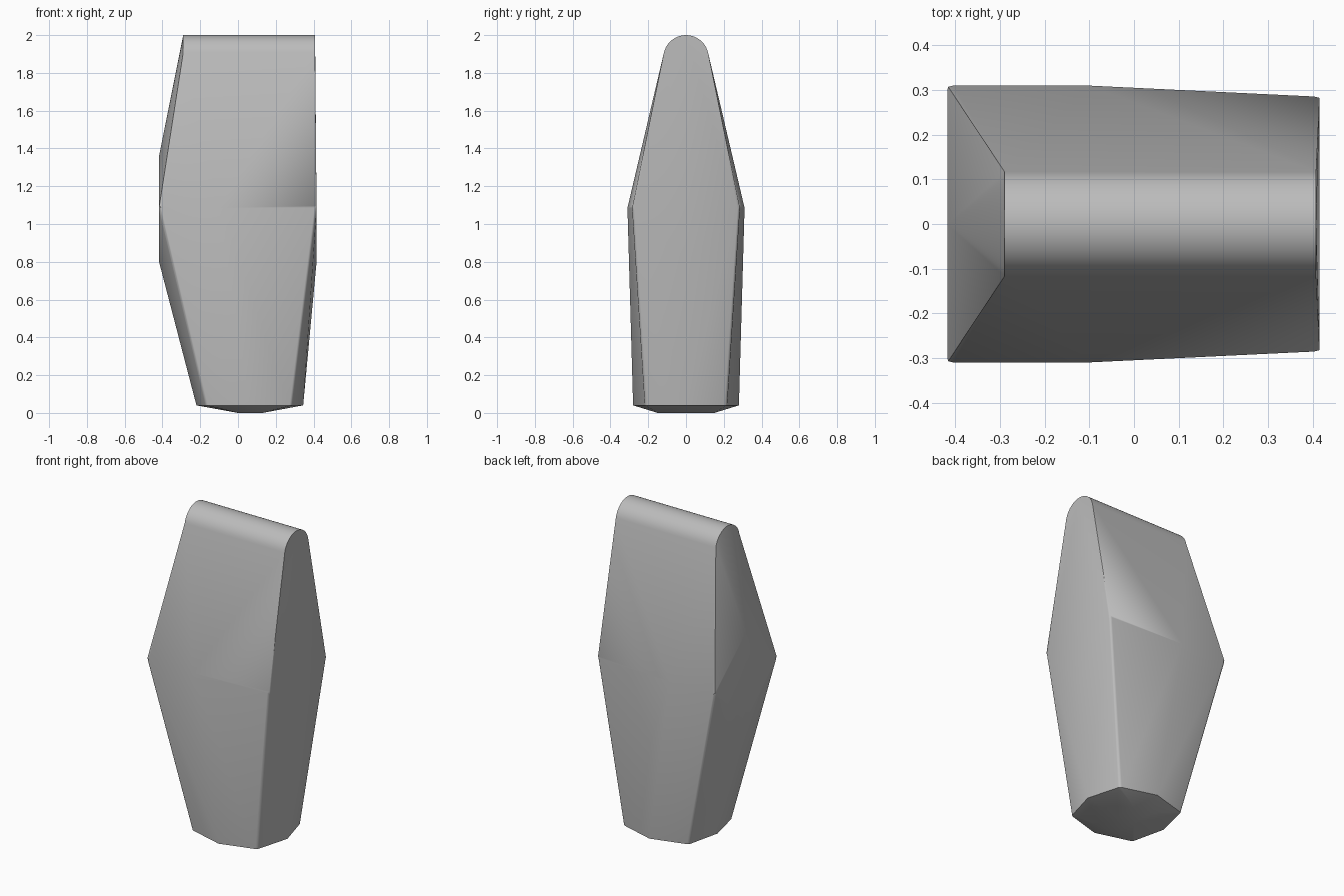
import bpy, bmesh, math

cube = bpy.data.objects.get("Cube")
if cube:
    bpy.data.objects.remove(cube)

grey = bpy.data.materials.new("mid grey")
grey.use_nodes = True
colour = (0.5, 0.5, 0.5, 1)
grey.diffuse_color = colour
grey.node_tree.nodes["Principled BSDF"].inputs["Base Color"].default_value = colour

bm = bmesh.new()


def vert(x, y, z):
    return bm.verts.new((x, y, z))


def face(*verts):
    bm.faces.new(verts)


# Foot rim, from the -x end round the back to the +x end
rim = [vert(x, y, 0.04) for x, y in
       ((-0.22, 0), (-0.17, 0.215), (0.06, 0.28), (0.285, 0.215), (0.345, 0))]
# Flat patch under the foot
sole = [vert(x, y, 0) for x, y in ((0, 0), (0, 0.15), (0.13, 0.15), (0.13, 0))]
# Widest part of the body
low_left = vert(-0.418, 0, 0.8)
high_left = vert(-0.418, 0, 1.36)
low_right = vert(0.416, 0, 0.8)
waist = [vert(-0.418, 0.31, 1.085), vert(-0.1, 0.31, 1.085), vert(0.416, 0.285, 1.085)]

# Rounded ridge along the top
radius, start, steps = 0.12, math.radians(13), 10
ridge_left, ridge_right = [], []
for i in range(steps + 1):
    a = start + (math.pi / 2 - start) * i / steps
    y = radius * math.cos(a) if i < steps else 0
    z = 2 - radius + radius * math.sin(a)
    ridge_left.append(vert(-0.29, y, z))
    ridge_right.append(vert(0.408, y, z))

# Sole
face(*sole)
face(rim[0], rim[1], sole[1], sole[0])
face(rim[1], rim[2], sole[1])
face(rim[2], sole[2], sole[1])
face(rim[2], rim[3], sole[2])
face(rim[3], rim[4], sole[3], sole[2])

# Lower body
face(low_left, waist[0], rim[1], rim[0])
face(waist[0], waist[1], rim[2], rim[1])
face(waist[1], waist[2], rim[3], rim[2])
face(waist[2], low_right, rim[4], rim[3])

# Upper body
face(waist[0], ridge_left[0], waist[1])
face(waist[1], ridge_left[0], ridge_right[0])
face(waist[1], ridge_right[0], waist[2])
face(low_left, high_left, waist[0])
face(high_left, ridge_left[0], waist[0])
face(low_right, waist[2], *ridge_right)
for i in range(steps):
    face(ridge_left[i], ridge_left[i + 1], ridge_right[i + 1], ridge_right[i])
    face(high_left, ridge_left[i + 1], ridge_left[i])

# Soften the lower corner edges
corners = [bm.edges.get((waist[0], rim[1])), bm.edges.get((waist[2], rim[3]))]
bmesh.ops.bevel(bm, geom=corners, offset=0.012, segments=3, profile=0.5,
                affect='EDGES', clamp_overlap=True)

# Mirror the half across y
half = bm.verts[:] + bm.edges[:] + bm.faces[:]
bmesh.ops.mirror(bm, geom=half, axis='Y', merge_dist=0.0005)
bmesh.ops.recalc_face_normals(bm, faces=bm.faces[:])

mesh = bpy.data.meshes.new("tapered_block")
bm.to_mesh(mesh)
bm.free()
mesh.materials.append(grey)
block = bpy.data.objects.new("tapered_block", mesh)
bpy.context.collection.objects.link(block)

bpy.ops.object.select_all(action='DESELECT')
block.select_set(True)
bpy.context.view_layer.objects.active = block
bpy.ops.object.shade_smooth_by_angle(angle=math.radians(30))
